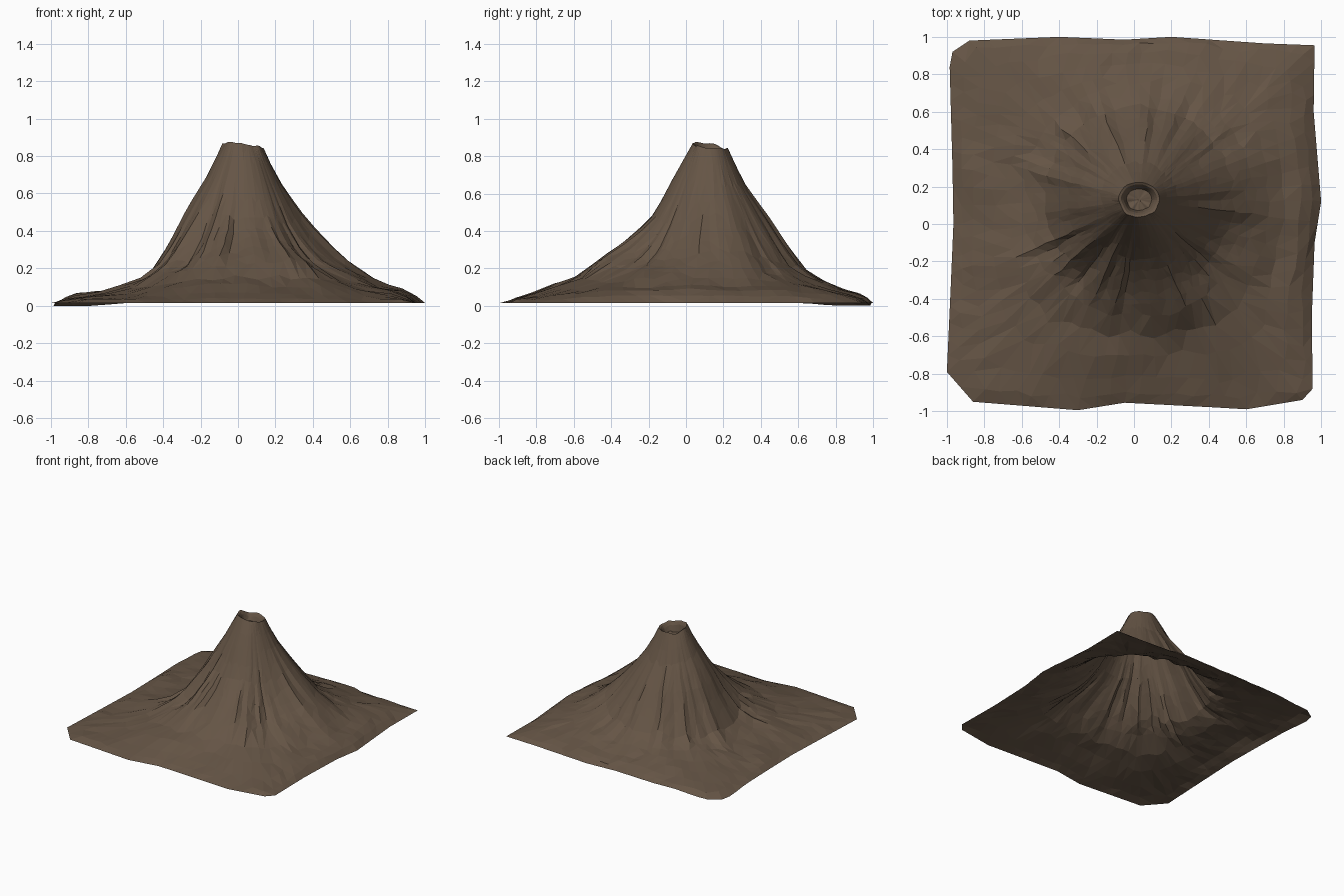
import bpy, bmesh, math
from mathutils import Vector, noise

if "Cube" in bpy.data.objects:
    bpy.data.objects.remove(bpy.data.objects["Cube"])

SUMMIT = Vector((0.027, 0.13))

# plan outline of the terrain sheet, counter-clockwise
OUTLINE = [(-1, -.79), (-.86, -.95), (-.3, -.995), (-.05, -.955), (.43, -.98), (.6, -.99),
           (.9, -.94), (.955, -.88), (.95, -.5), (.965, -.1), (1, .12), (.96, .6),
           (.965, .955), (.7, .965), (.2, 1), (-.05, .985), (-.4, 1), (-.88, .98),
           (-.97, .92), (-.985, .84), (-.97, .3), (-.965, 0), (-.98, -.35)]

# slope profiles: height at each distance, for east, north, west, south
DIST = [.11, .2, .3, .4, .5, .6, .75, .95, 1.2]
SLOPES = [
    [.83, .66, .51, .39, .29, .21, .125, .085, .05],
    [.80, .62, .48, .33, .19, .13, .085, .06, .035],
    [.86, .68, .52, .32, .165, .11, .08, .055, .04],
    [.84, .68, .49, .39, .31, .24, .145, .08, .045]]


def lerp_table(tab, d):
    if d <= DIST[0]:
        return tab[0]
    for i in range(len(DIST) - 1):
        if d <= DIST[i + 1]:
            t = (d - DIST[i]) / (DIST[i + 1] - DIST[i])
            return tab[i] + (tab[i + 1] - tab[i]) * t
    return tab[-1]


def bump(x, centre, width):
    return math.exp(-((x - centre) / width) ** 2)


def height(d, a):
    q = (a % math.tau) / (math.pi / 2)
    i = int(q) % 4
    t = q - int(q)
    t = t * t * (3 - 2 * t)
    h = lerp_table(SLOPES[i], d) * (1 - t) + lerp_table(SLOPES[(i + 1) % 4], d) * t
    # radial gullies, strongest half way down the cone
    c, s = math.cos(a), math.sin(a)
    g = noise.noise(Vector((c * 5, s * 5, d * 1.2))) + .6 * noise.noise(Vector((c * 11, s * 11, d * 2 + 5)))
    h += g * .045 * bump(d, .45, .2)
    # valley on the front right, with a small knoll at its foot
    h -= .05 * bump(a, -.55, .38) * bump(d, .45, .2)
    x, y = SUMMIT.x + c * d, SUMMIT.y + s * d
    h += .025 * bump(math.hypot(x - .3, y + .42), 0, .14)
    # gentle lumps on the plain
    lump = noise.noise(Vector((x * 4, y * 4, 3.3))) + .5 * noise.noise(Vector((x * 10, y * 10, 1.3)))
    return h + lump * .022 * min(1, max(0, (d - .45) * 4))


# outline split into short steps
edge = []
for i, p in enumerate(OUTLINE):
    p, q = Vector(p), Vector(OUTLINE[(i + 1) % len(OUTLINE)])
    n = max(1, round((q - p).length / .095))
    edge += [p.lerp(q, k / n) for k in range(n)]

bm = bmesh.new()
CONE = [.15, .2, .26, .32, .38, .44, .5, .56, .62]
PLAIN = [.22, .45, .7, .88]
FALL = [1, .96, .86, .55]
columns = []
for j, e in enumerate(edge):
    v = e - SUMMIT
    a, reach = math.atan2(v.y, v.x), v.length
    u = v.normalized()
    side = Vector((-u.y, u.x))
    col = []

    def add(d, z, swing=0):
        p = SUMMIT + u * d + side * swing
        col.append(bm.verts.new((p.x, p.y, z)))

    # crater wall and tilted rim with a notch at the back left
    wob = noise.noise(Vector((u.x * 2, u.y * 2, 9)))
    rim = .105 + .005 * abs(u.x) - .012 * abs(u.y) + .008 * wob
    top = .856 - .013 * u.x - .011 * u.y + .008 * wob - .022 * bump(a, 2.35, .4)
    add(rim * .62, .785 + .01 * wob)
    add(rim * .76, top - .025)
    add(rim * .88, top - .006)
    add(rim, top)
    # cone flanks
    for k, d in enumerate(CONE):
        sw = .012 * noise.noise(Vector((j * .7, k * .9, 1))) * d / .4
        dj = d + .03 * noise.noise(Vector((j * .6, k * 1.3, 7))) * min(1, d / .3)
        add(dj, height(dj, a), sw)
    # plain falling away to the edge
    for k, f in enumerate(PLAIN):
        f += .08 * noise.noise(Vector((j * .5, k * 2.1, 4)))
        d = .62 + (reach - .62) * f
        z = .015 + (height(d, a) - .015) * FALL[k]
        add(d, max(.012, z), .025 * noise.noise(Vector((j * .8, k * 1.7, 2))))
    corner = max(0, 1 - (e - Vector((-.9, .92))).length / .3)
    add(reach, .015 * (1 - min(1, 2 * corner)))
    columns.append(col)

# skin between neighbouring columns, and the crater floor
mid = bm.verts.new((SUMMIT.x, SUMMIT.y, .78))
for j, c0 in enumerate(columns):
    c1 = columns[(j + 1) % len(columns)]
    bm.faces.new((mid, c0[0], c1[0]))
    for k in range(len(c0) - 1):
        bm.faces.new((c0[k], c0[k + 1], c1[k + 1], c1[k]))

bmesh.ops.triangulate(bm, faces=bm.faces[:])
mesh = bpy.data.meshes.new("volcano")
bm.to_mesh(mesh)
bm.free()

# one brown rock colour
rock = bpy.data.materials.new("brown rock")
rock.diffuse_color = (.13, .09, .06, 1)
rock.use_nodes = True
rock.node_tree.nodes["Principled BSDF"].inputs["Base Color"].default_value = rock.diffuse_color
mesh.materials.append(rock)
obj = bpy.data.objects.new("volcano", mesh)
bpy.context.collection.objects.link(obj)
